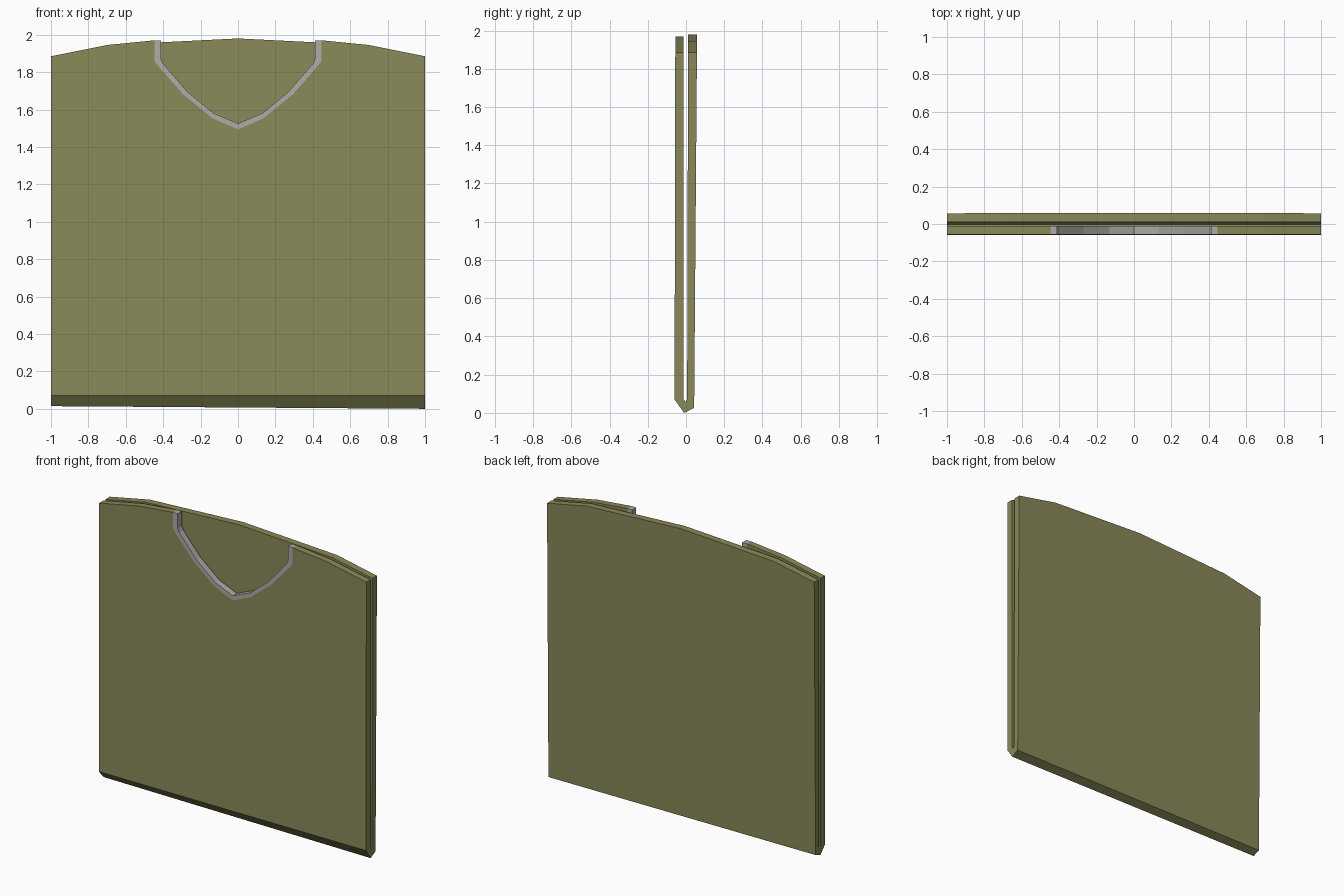
import bpy, bmesh

if "Cube" in bpy.data.objects:
    bpy.data.objects.remove(bpy.data.objects["Cube"])


def material(name, rgb):
    m = bpy.data.materials.new(name)
    m.diffuse_color = (*rgb, 1)
    m.use_nodes = True
    m.node_tree.nodes["Principled BSDF"].inputs["Base Color"].default_value = m.diffuse_color
    return m


OLIVE = material("olive card", (0.25, 0.25, 0.10))
GREY = material("grey trim", (0.42, 0.41, 0.39))
FOLD = 0.07  # height where the panels meet the bottom fold


def finish(name, bm, mat):
    # open the hidden joints between panels and fold
    joint = [f for f in bm.faces if all(abs(v.co.z - FOLD) < 1e-5 for v in f.verts)]
    bmesh.ops.delete(bm, geom=joint, context='FACES_ONLY')
    bmesh.ops.recalc_face_normals(bm, faces=bm.faces)
    me = bpy.data.meshes.new(name)
    bm.to_mesh(me)
    bm.free()
    me.materials.append(mat)
    ob = bpy.data.objects.new(name, me)
    bpy.context.collection.objects.link(ob)
    return ob


def prism(bm, a, b):
    """Closed solid between two matching rings of points."""
    ra = [bm.verts.new(p) for p in a]
    rb = [bm.verts.new(p) for p in b]
    bm.faces.new(ra)
    bm.faces.new(rb[::-1])
    n = len(ra)
    for i in range(n):
        j = (i + 1) % n
        bm.faces.new((ra[i], rb[i], rb[j], ra[j]))


def sheet(name, outline, y_low, y_high, mat):
    """Upright sheet; y ranges (outer, inner) run linearly from fold to top."""
    def ring(k):
        return [(x, y_low[k] + (y_high[k] - y_low[k]) * (z - FOLD) / 1.9, z)
                for x, z in outline]
    bm = bmesh.new()
    prism(bm, ring(0), ring(1))
    return finish(name, bm, mat)


def mirrored(half):
    """Mirror a left-to-centre path across x = 0."""
    return half + [(-x, z) for x, z in reversed(half) if x < 0]


front_low, front_high = (-0.06, -0.012), (-0.056, -0.012)
back_low, back_high = (0.043, 0.006), (0.058, 0.011)

# back panel with gently arched top
top = mirrored([(-1, 1.885), (-0.7, 1.945), (-0.4, 1.96), (0, 1.98)])
sheet("back_panel", [(-1, FOLD)] + top + [(1, FOLD)], back_low, back_high, OLIVE)

# front panel with the curved notch
outer = mirrored([(-0.447, 1.97), (-0.447, 1.86), (-0.425, 1.83), (-0.292, 1.68),
                  (-0.137, 1.553), (0, 1.494)])
inner = mirrored([(-0.412, 1.97), (-0.412, 1.87), (-0.40, 1.845), (-0.27, 1.695),
                  (-0.13, 1.58), (0, 1.525)])
sheet("front_panel", [(-1, FOLD), (-1, 1.885), (-0.7, 1.945)] + outer
      + [(0.7, 1.945), (1, 1.885), (1, FOLD)], front_low, front_high, OLIVE)

# grey edging around the notch
sheet("notch_trim", outer + inner[::-1], front_low, front_high, GREY)

# V-shaped bottom fold joining both panels, ridge slightly skewed
def fold_ring(x):
    lift = 0.007 * (1 - x)
    return [(x, y, z) for y, z in (
        (-0.06, FOLD), (-0.01, lift), (0.042, 0.026 + lift / 2), (0.043, FOLD),
        (0.006, FOLD), (-0.003, 0.058), (-0.012, FOLD))]


bm = bmesh.new()
prism(bm, fold_ring(-1), fold_ring(1))
# remove the two open strips under the panels
strips = [f for f in bm.faces if all(abs(v.co.z - FOLD) < 1e-5 for v in f.verts)]
bmesh.ops.delete(bm, geom=strips, context='FACES_ONLY')
finish("bottom_fold", bm, OLIVE)
